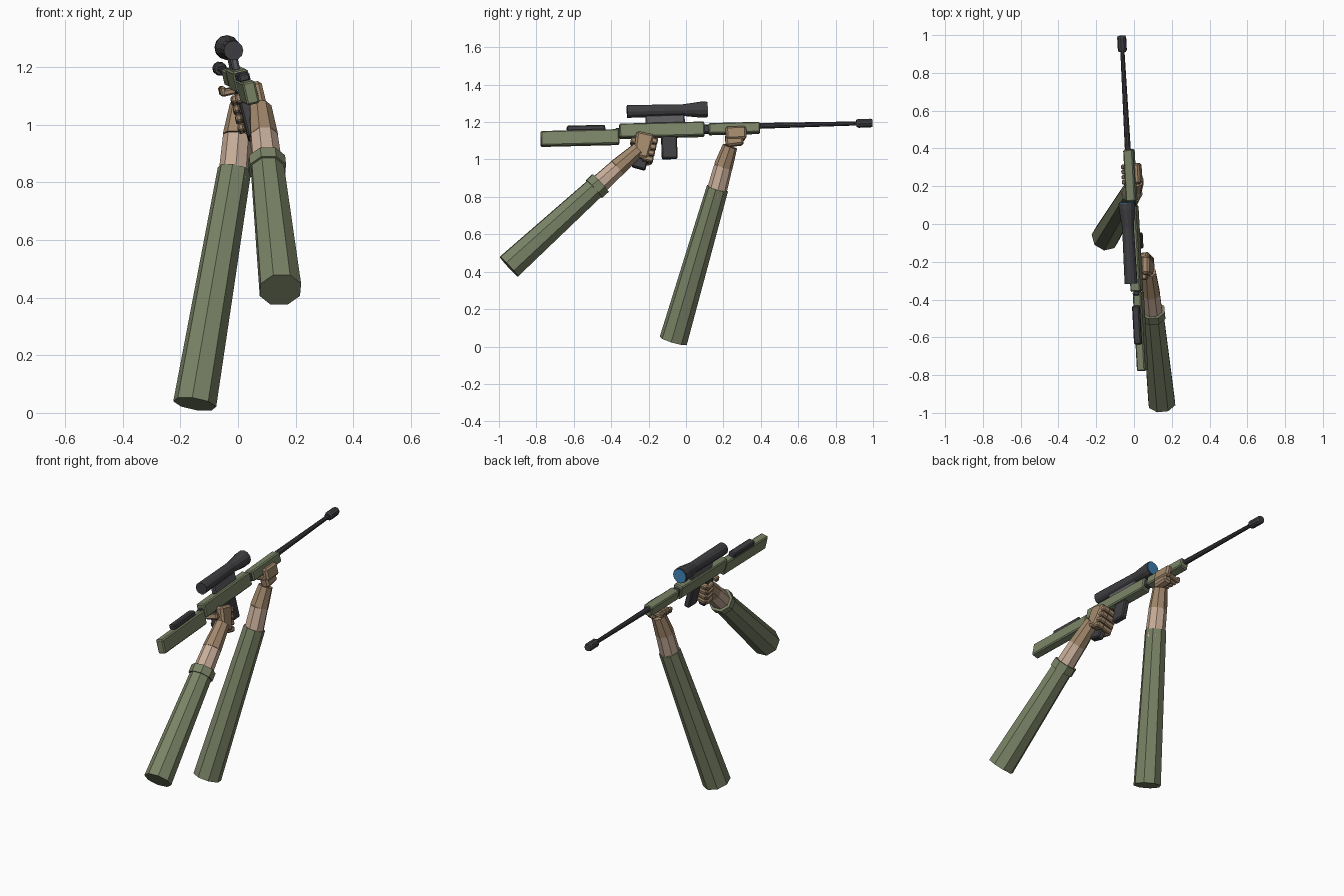
import bpy, bmesh, math
from mathutils import Vector, Matrix

cube = bpy.data.objects.get("Cube")
if cube:
    bpy.data.objects.remove(cube, do_unlink=True)


def material(name, rgb):
    m = bpy.data.materials.new(name)
    m.use_nodes = True
    m.diffuse_color = (*rgb, 1)
    m.node_tree.nodes["Principled BSDF"].inputs["Base Color"].default_value = (*rgb, 1)
    return m


GREEN = material("olive green", (.195, .227, .133))
SKIN = material("pale skin", (.58, .42, .32))
TAN = material("tan glove", (.36, .245, .15))
DARK = material("gunmetal", (.05, .05, .056))
GREY = material("mount grey", (.11, .11, .12))
BLUE = material("lens blue", (.05, .22, .45))

# Rifle frame: slightly raised, turned and rolled; local y runs to the muzzle
forward = Vector((-.055, 1, .025)).normalized()
roll = math.radians(13)
up = Vector((-math.sin(roll), 0, math.cos(roll)))
up = (up - forward * up.dot(forward)).normalized()
side = forward.cross(up)
RIFLE = Matrix((side, forward, up)).transposed().to_4x4()
RIFLE.translation = (-.009, 0, 1.161)


def finish(name, bm, mat, frame):
    bmesh.ops.recalc_face_normals(bm, faces=bm.faces)
    me = bpy.data.meshes.new(name)
    bm.to_mesh(me)
    bm.free()
    me.materials.append(mat)
    ob = bpy.data.objects.new(name, me)
    ob.matrix_world = frame
    bpy.context.collection.objects.link(ob)
    return ob


def block(name, centre, size, mat, frame=RIFLE, tilt=0, bevel=.006, taper=1):
    """Bevelled box, tilted about x; taper narrows its lower end."""
    bm = bmesh.new()
    bmesh.ops.create_cube(bm, size=1)
    for v in bm.verts:
        if v.co.z < 0:
            v.co.y *= taper
        v.co = Vector(a * b for a, b in zip(v.co, size))
    bmesh.ops.bevel(bm, geom=bm.edges[:], offset=bevel, segments=1, affect='EDGES')
    place = Matrix.Translation(centre) @ Matrix.Rotation(math.radians(tilt), 4, 'X')
    return finish(name, bm, mat, frame @ place)


def tube(name, start, end, profile, sides, mat, frame=Matrix()):
    """Turned shape from start to end; profile holds (fraction, radius)."""
    start, end = Vector(start), Vector(end)
    axis = end - start
    bm = bmesh.new()
    rings = []
    for t, r in profile:
        angles = [(i + .5) * math.tau / sides for i in range(sides)]
        rings.append([bm.verts.new((r * math.cos(a), r * math.sin(a), t * axis.length))
                      for a in angles])
    for a, b in zip(rings, rings[1:]):
        for i in range(sides):
            j = (i + 1) % sides
            bm.faces.new((a[i], a[j], b[j], b[i]))
    bm.faces.new(rings[0][::-1])
    bm.faces.new(rings[-1])
    turn = axis.to_track_quat('Z', 'Y').to_matrix().to_4x4()
    return finish(name, bm, mat, frame @ Matrix.Translation(start) @ turn)


# Rifle body
block("stock", (.004, -.57, -.034), (.045, .42, .08), GREEN)
block("receiver", (.004, -.13, -.003), (.054, .455, .076), GREEN)
block("forend", (.003, .258, -.003), (.052, .275, .058), GREEN)
block("forend_joint", (.003, .108, -.003), (.036, .05, .045), DARK)
block("stock_joint", (.003, -.36, -.012), (.032, .04, .05), DARK)
block("cheek_rest", (0, -.535, .018), (.04, .205, .03), DARK)

# Barrel and muzzle
tube("barrel", (0, .38, .009), (0, .93, .009), [(0, .016), (1, .011)], 10, DARK, RIFLE)
tube("muzzle", (0, .913, .009), (0, .999, .009),
     [(0, .019), (.12, .024), (.88, .024), (1, .02)], 10, DARK, RIFLE)

# Scope
block("scope_mount", (0, -.11, .056), (.026, .21, .05), GREY)
tube("scope", (0, -.312, .106), (0, .115, .106),
     [(0, .034), (.05, .034), (.7, .031), (.93, .043), (1, .043)], 12, DARK, RIFLE)
tube("scope_lens", (0, .113, .106), (0, .119, .106), [(0, .039), (1, .039)], 12, BLUE, RIFLE)

# Underside of the rifle
block("magazine", (.002, -.093, -.095), (.032, .084, .13), DARK)
block("grip", (.002, -.235, -.118), (.038, .075, .19), DARK, tilt=-17)
block("trigger", (.002, -.168, -.05), (.01, .012, .04), DARK, tilt=12, bevel=.002)


def arm(label, end, cuff, wrist, hand, ring):
    tube(label + "_sleeve", end, cuff, [(0, .076), (1, .059)], 8, GREEN)
    if ring:
        tube(label + "_cuff", Vector(cuff).lerp(Vector(end), .07), cuff,
             [(0, .068), (1, .068)], 8, GREEN)
    reach = (Vector(wrist) - Vector(cuff)) * .4
    tube(label + "_forearm", Vector(cuff) - reach, wrist, [(0, .055), (1, .05)], 8, SKIN)
    tube(label + "_glove_cuff", wrist, hand, [(0, .051), (1, .04)], 8, TAN)


arm("rear", (.147, -.947, .427), (.099, -.457, .874), (.09, -.368, .955),
    (.078, -.255, 1.055), True)
arm("front", (-.15, -.068, .031), (-.012, .168, .845), (-.002, .199, .962),
    (.012, .235, 1.07), False)

# Rear hand: palm beside the grip, fingers wrapped round its front
block("rear_palm", (.05, -.236, -.095), (.045, .1, .14), TAN, tilt=-14, bevel=.012, taper=.8)
for i in range(4):
    y, h = -.174 - .009 * i, -.068 - .033 * i
    block(f"rear_knuckle_{i + 1}", (.045, y - .012, h), (.042, .06, .03), TAN, tilt=-14)
    block(f"rear_finger_{i + 1}", (.01, y, h), (.09, .03, .029), TAN, tilt=-14)
    block(f"rear_fingertip_{i + 1}", (-.031, y - .026, h), (.022, .06, .027), TAN, tilt=-14)
block("rear_thumb", (.01, -.285, -.062), (.08, .03, .032), TAN, tilt=-14)

# Front hand: palm on one side, fingers passing under the forend
block("front_palm", (.037, .265, -.035), (.034, .11, .07), TAN, bevel=.01)
block("front_heel", (.022, .255, -.075), (.05, .095, .055), TAN, tilt=6, bevel=.01)
for i in range(4):
    y = .222 + .027 * i
    block(f"front_finger_{i + 1}", (0, y, -.05), (.09, .025, .024), TAN)
    block(f"front_fingertip_{i + 1}", (-.041, y, -.044), (.022, .024, .034), TAN)
